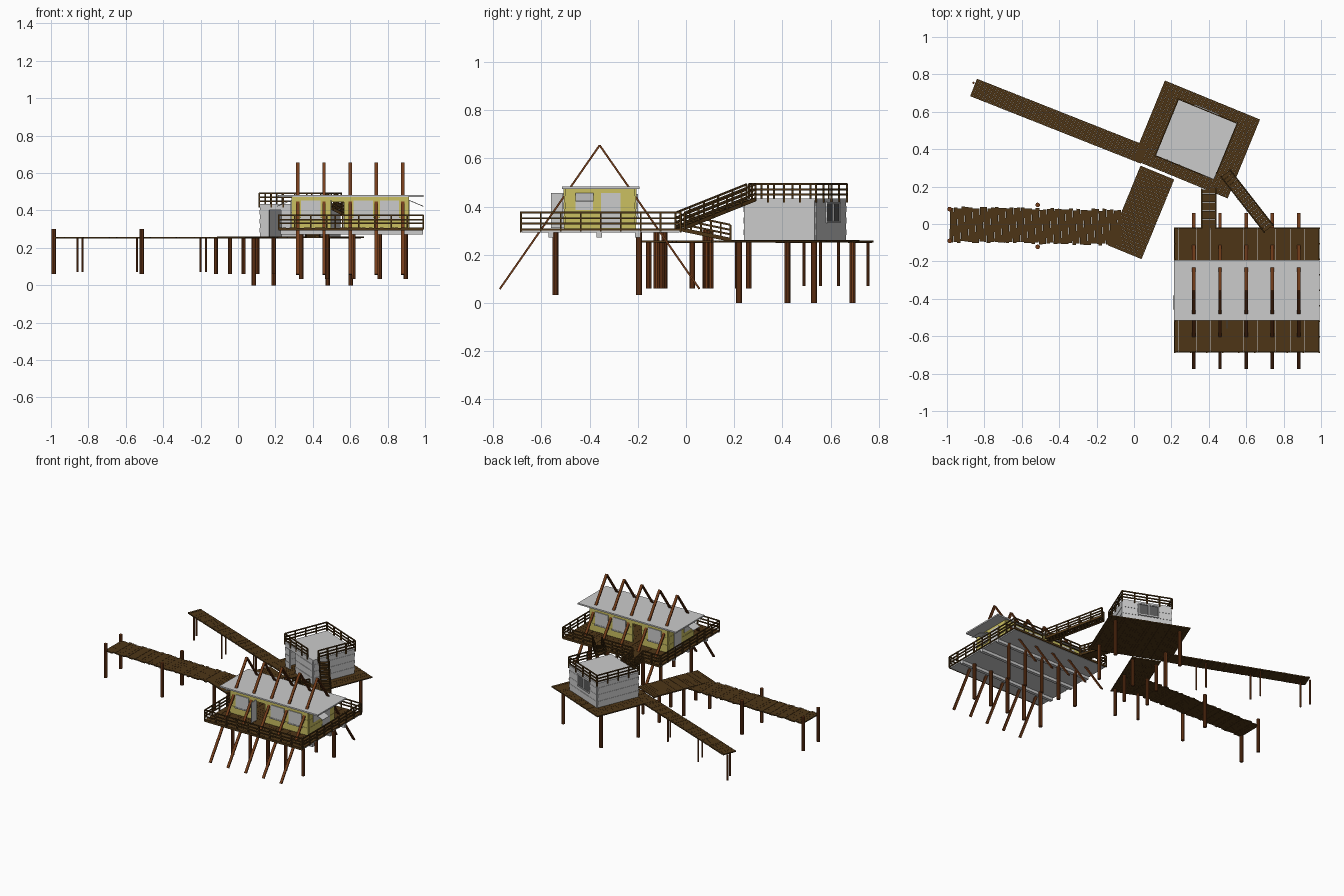
import bpy, bmesh, math, random
from mathutils import Vector as V, Matrix

if "Cube" in bpy.data.objects:
    bpy.data.objects.remove(bpy.data.objects["Cube"])

random.seed(4)
ZUP = V((0, 0, 1))


def mat(name, rgb):
    m = bpy.data.materials.new(name)
    m.diffuse_color = (*rgb, 1)
    m.use_nodes = True
    m.node_tree.nodes["Principled BSDF"].inputs["Base Color"].default_value = m.diffuse_color
    return m


DECK = mat("dark_wood", (0.075, 0.036, 0.008))
POLE = mat("red_wood", (0.17, 0.045, 0.01))
YELLOW = mat("yellow_paint", (0.6, 0.53, 0.12))
DARK = mat("dark_grey", (0.1, 0.1, 0.1))


class Part:
    """Collects bars and poles into one named object."""
    def __init__(self, name, material=None):
        self.name, self.material, self.bm = name, material, bmesh.new()

    def frame(self, a, b):
        x = (b - a).normalized()
        y = V((0, 1, 0)) if abs(x.z) > 0.99 else ZUP.cross(x).normalized()
        m = Matrix((x, y, x.cross(y))).transposed().to_4x4()
        return Matrix.Translation((a + b) / 2) @ m

    def bar(self, a, b, w, h):
        a, b = V(a), V(b)
        m = self.frame(a, b) @ Matrix.Diagonal(((b - a).length, w, h, 1))
        bmesh.ops.create_cube(self.bm, size=1, matrix=m)

    def box(self, x0, x1, y0, y1, z0, z1):
        self.bar((x0, (y0 + y1) / 2, (z0 + z1) / 2), (x1, (y0 + y1) / 2, (z0 + z1) / 2), y1 - y0, z1 - z0)

    def pile(self, x, y, z0, z1, r):
        m = Matrix.Translation((x, y, (z0 + z1) / 2))
        bmesh.ops.create_cone(self.bm, cap_ends=True, segments=10, radius1=r, radius2=r, depth=z1 - z0, matrix=m)

    def planks(self, a, b, width, n, jitter=0.0, t=0.008):
        a, b = V(a), V(b)
        d = (b - a) / n
        side = ZUP.cross(d).normalized()
        for i in range(n):
            c = a + d * (i + 0.5) + side * random.uniform(-jitter, jitter)
            c.z += random.uniform(-0.0008, 0.0008)
            self.bar(c - side * width / 2, c + side * width / 2, d.length * 0.97, t)

    def railing(self, a, b, n, h=0.068):
        a, b = V(a), V(b)
        for i in range(n + 1):
            p = a.lerp(b, i / n)
            self.bar(p - ZUP * 0.008, p + ZUP * h, 0.008, 0.008)
        for k in (0.36, 0.66, 1.0):
            o = ZUP * h * k
            self.bar(a + o, b + o, 0.006, 0.008)

    def wall(self, a, b, z0, z1, rows, gaps=()):
        # gaps: (start, end, top) along the wall
        a, b = V((*a, 0)), V((*b, 0))
        d = (b - a).normalized()
        for r in range(rows):
            za, zb = z0 + (z1 - z0) * r / rows, z0 + (z1 - z0) * (r + 1) / rows
            zc, s = (za + zb) / 2, 0.0
            cuts = [g for g in gaps if zc < g[2]] + [((b - a).length, 0, 0)]
            for g in cuts:
                self.bar(a + d * s + ZUP * zc, a + d * g[0] + ZUP * zc, 0.010 + 0.004 * (r % 2), zb - za)
                s = g[1]

    def done(self):
        me = bpy.data.meshes.new(self.name)
        self.bm.to_mesh(me)
        self.bm.free()
        ob = bpy.data.objects.new(self.name, me)
        bpy.context.collection.objects.link(ob)
        if self.material:
            me.materials.append(self.material)


# Turned frame shared by the platform, hut and two walkways
ANG = math.radians(-22.3)
U, W = V((math.cos(ANG), math.sin(ANG), 0)), V((-math.sin(ANG), math.cos(ANG), 0))
C = V((0.333, 0.452, 0))


def loc(u, w, z=0):
    return C + U * u + W * w + ZUP * z


# Lower walkways and platform
p = Part("left_pier", DECK)
p.planks((-0.985, -0.003, 0.2535), (-0.07, -0.018, 0.2535), 0.185, 46, 0.006)
p.done()
p = Part("narrow_pier", DECK)
p.planks((-0.858, 0.73, 0.2545), (0.055, 0.369, 0.2545), 0.1, 60)
p.done()
p = Part("diagonal_walkway", DECK)
p.planks((-0.05, -0.151, 0.255), (0.125, 0.275, 0.255), 0.195, 26)
p.done()
p = Part("hut_platform", DECK)
p.planks(loc(-0.275, 0, 0.256), loc(0.275, 0, 0.256), 0.456, 30)
p.done()

# Piles
p = Part("pier_piles", POLE)
for x, y in ((-0.986, 0.08), (-0.986, -0.09), (-0.515, 0.102), (-0.515, -0.122)):
    p.pile(x, y, 0.06, 0.302, 0.0125)
for x, y in ((-0.118, -0.10), (0.03, -0.155), (-0.042, 0.085), (0.103, 0.025), (0.03, 0.26), (0.19, 0.215)):
    p.pile(x, y, 0.06, 0.252, 0.0115)
for x, y in ((-0.858, 0.755), (-0.832, 0.69), (-0.54, 0.632), (-0.52, 0.558), (-0.2, 0.49), (-0.172, 0.424)):
    p.pile(x, y, 0.07, 0.252, 0.006)
for x, y in ((0.19, 0.69), (0.602, 0.53), (0.48, 0.22), (0.085, 0.42)):
    p.pile(x, y, 0.0, 0.253, 0.0125)
p.done()

# Hut with boarded walls, roof and roof railing
hu, hw = 0.163, 0.157
k = [loc(s * hu, t * hw) for s, t in ((-1, -1), (1, -1), (1, 1), (-1, 1))]
p = Part("hut_walls")
for i in range(4):
    a, b = k[i].xy, k[(i + 1) % 4].xy
    p.wall(a, b, 0.258, 0.425, 7, [(0.05, 0.12, 0.39)] if i == 0 else ())
p.done()
p = Part("hut_roof")
p.bar(loc(-0.168, 0, 0.429), loc(0.168, 0, 0.429), 0.324, 0.01)
p.done()
p = Part("hut_window", DARK)
p.bar(loc(-0.075, hw + 0.006, 0.375), loc(0.055, hw + 0.006, 0.375), 0.006, 0.075)
p.done()
p = Part("hut_window_frame")
for z in (0.335, 0.415):
    p.bar(loc(-0.08, hw + 0.008, z), loc(0.06, hw + 0.008, z), 0.012, 0.008)
for u in (-0.078, -0.01, 0.058):
    p.bar(loc(u, hw + 0.008, 0.335), loc(u, hw + 0.008, 0.415), 0.01, 0.008)
p.done()
p = Part("hut_roof_railing", DECK)
z, ru, rw = 0.425, 0.17, 0.163
for a, b, n in (((-ru, -rw), (0.105, -rw), 4), ((ru, -rw + 0.04), (ru, rw), 4),
                ((ru, rw), (-ru, rw), 4), ((-ru, rw), (-ru, -rw), 4)):
    p.railing(loc(*a, z), loc(*b, z), n)
p.done()


# Stair flights with treads, stringers and handrails
def stair(name, top, bottom, width, n):
    s = Part(name, DECK)
    a, b = V(top), V(bottom)
    run = V((b.x - a.x, b.y - a.y, 0))
    side = ZUP.cross(run).normalized() * width / 2
    for i in range(n):
        c = a.lerp(b, (i + 0.5) / n)
        s.bar(c - side, c + side, run.length / n * 0.95, 0.006)
    for sg in (-1, 1):
        s.bar(a + side * sg, b + side * sg, 0.007, 0.016)
        s.railing(a + side * sg, b + side * sg, 5, 0.062)
    s.done()


stair("upper_stair", (0.49, 0.27, 0.43), (0.72, -0.025, 0.312), 0.06, 18)
stair("lower_stair", (0.4, -0.02, 0.305), (0.4, 0.185, 0.262), 0.075, 9)

# House deck on grey joists and beams
X0, X1, Y0, Y1 = 0.217, 0.99, -0.685, -0.022
p = Part("house_deck", DECK)
p.planks((X0, (Y0 + Y1) / 2, 0.304), (X1, (Y0 + Y1) / 2, 0.304), Y1 - Y0, 40, 0.002, 0.007)
p.done()
p = Part("deck_underside")
p.box(X0 + 0.005, X1 - 0.005, Y0 + 0.005, Y1 - 0.005, 0.292, 0.3005)
for y in (-0.56, -0.36, -0.2):
    p.box(X0 + 0.01, X1, y - 0.011, y + 0.011, 0.272, 0.293)
p.done()
p = Part("house_deck_railing", DECK)
z = 0.305
for a, b, n in (((X0, Y0), (X1, Y0), 9), ((X1, Y0), (X1, Y1), 8), ((X0, Y0), (X0, Y1), 8),
                ((X0, Y1), (0.36, Y1), 2), ((0.44, Y1), (0.68, Y1), 3), ((0.755, Y1), (X1, Y1), 3)):
    p.railing((*a, z), (*b, z), n, 0.07)
p.box(X0, X1, Y0 - 0.003, Y0 + 0.003, 0.292, 0.306)
p.box(X0, X1, Y1 - 0.003, Y1 + 0.003, 0.292, 0.306)
p.done()

# A-frame poles and house piles
xs = [0.32 + 0.14 * i for i in range(5)]
p = Part("a_frame_poles", POLE)
for x in xs:
    for y in (-0.772, 0.056):
        p.bar((x, y, 0.058), (x, -0.358, 0.654), 0.018, 0.008)
p.done()
p = Part("house_piles", POLE)
for x in xs:
    for y in (-0.542, -0.195):
        p.pile(x + 0.017, y, 0.033, 0.293, 0.0125)
p.done()

# House walls, roof, windows and doors
hx0, hx1, hy0, hy1 = 0.292, 0.908, -0.5, -0.212
p = Part("house_walls", YELLOW)
gap = [(0.205, 0.275, 0.45)]
p.wall((hx0, hy0), (hx1, hy0), 0.306, 0.472, 6, gap)
p.wall((hx0, hy1), (hx1, hy1), 0.306, 0.472, 6, gap)
p.wall((hx0, hy0), (hx0, hy1), 0.306, 0.472, 6)
p.wall((hx1, hy0), (hx1, hy1), 0.306, 0.472, 6)
p.done()
p = Part("house_roof")
p.box(0.215, 0.993, -0.515, -0.193, 0.472, 0.482)
p.done()
p = Part("house_windows")
for i, x in enumerate((0.39, 0.53, 0.67, 0.81)):
    for y in (hy0 - 0.008, hy1 + 0.008):
        if i != 1:
            p.box(x - 0.052, x + 0.052, y - 0.004, y + 0.004, 0.362, 0.452)
            p.box(x - 0.058, x + 0.058, y - 0.007, y + 0.007, 0.355, 0.363)
p.box(0.494, 0.5, -0.56, -0.503, 0.31, 0.455)
for x, s in ((hx1, 1), (hx0, -1)):
    p.box(x + s * 0.006 - 0.004, x + s * 0.006 + 0.004, -0.353, -0.272, 0.31, 0.455)
    p.box(x + s * 0.006 - 0.004, x + s * 0.006 + 0.004, -0.458, -0.385, 0.385, 0.45)
    # propped awning
    p.bar((x, -0.42, 0.457), (x + s * 0.083, -0.42, 0.422), 0.075, 0.004)
p.done()
